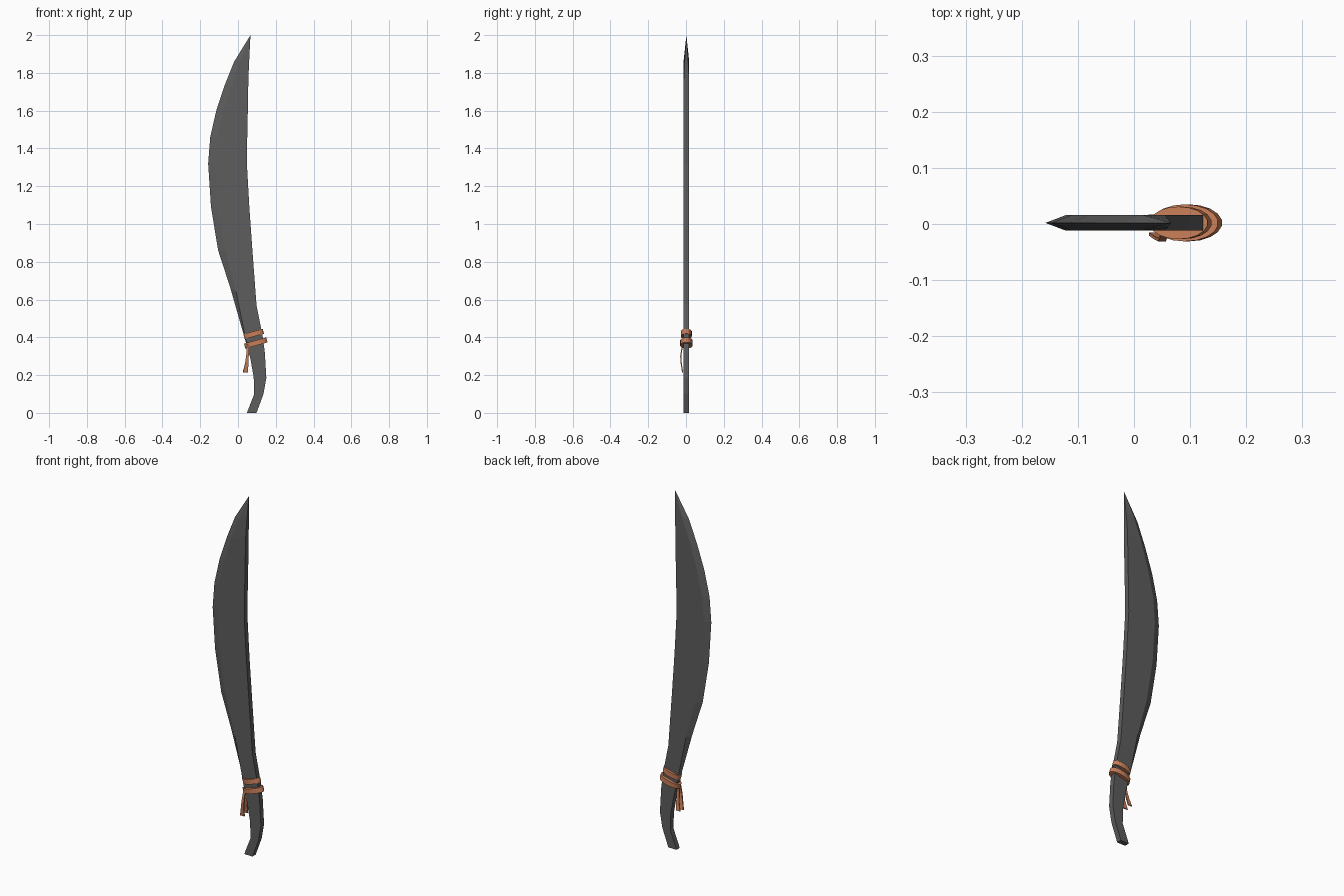
import bpy, bmesh, math
from mathutils import Matrix, Vector

if "Cube" in bpy.data.objects:
    bpy.data.objects.remove(bpy.data.objects["Cube"])


def material(name, rgb):
    m = bpy.data.materials.new(name)
    m.diffuse_color = (*rgb, 1)
    m.use_nodes = True
    m.node_tree.nodes["Principled BSDF"].inputs["Base Color"].default_value = m.diffuse_color
    return m


steel = material("dark steel", (0.11, 0.11, 0.11))
leather = material("orange leather", (0.58, 0.21, 0.10))
YC = 0.002  # mid plane of the blade


def finish(name, bm, mat):
    bmesh.ops.recalc_face_normals(bm, faces=bm.faces)
    me = bpy.data.meshes.new(name)
    bm.to_mesh(me)
    bm.free()
    me.materials.append(mat)
    ob = bpy.data.objects.new(name, me)
    bpy.context.collection.objects.link(ob)
    return ob


def loft(bm, rings):
    """Join rings of equal point count and cap both ends."""
    vs = [[bm.verts.new(p) for p in r] for r in rings]
    n = len(vs[0])
    for a, b in zip(vs, vs[1:]):
        for i in range(n):
            j = (i + 1) % n
            bm.faces.new((a[i], a[j], b[j], b[i]))
    bm.faces.new(vs[0])
    bm.faces.new(vs[-1])
    return vs


# Blade and handle: edge x, z, spine x, z, bevel width, spine half thickness
T = 0.014
stations = [
    (0.047, 0.0, 0.098, 0.0, 0, T),
    (0.086, 0.10, 0.135, 0.10, 0, T),
    (0.083, 0.19, 0.150, 0.185, 0, T),
    (0.065, 0.29, 0.142, 0.32, 0, T),
    (0.037, 0.39, 0.130, 0.41, 0.004, T),
    (-0.040, 0.66, 0.098, 0.57, 0.030, T),
    (-0.105, 0.86, 0.077, 0.85, 0.037, T),
    (-0.143, 1.09, 0.060, 1.09, 0.037, T),
    (-0.158, 1.32, 0.047, 1.32, 0.037, T),
    (-0.147, 1.46, 0.049, 1.46, 0.037, T),
    (-0.115, 1.60, 0.052, 1.60, 0.037, T),
    (-0.070, 1.735, 0.055, 1.77, 0.037, T),
    (-0.020, 1.86, 0.060, 1.88, 0.035, 0.008),
]
bm = bmesh.new()
rings = []
for ex, ez, sx, sz, w, t in stations:
    f = w / (sx - ex)
    bx, bz = ex + w, ez + (sz - ez) * f
    rings.append([(ex, YC, ez), (bx, YC - T, bz), (sx, YC - t, sz),
                  (sx, YC + t, sz), (bx, YC + T, bz)])
vs = loft(bm, rings)
# pull the last cap to the point
last = [f for f in bm.faces if set(f.verts) == set(vs[-1])]
new = bmesh.ops.poke(bm, faces=last)["verts"][0]
new.co = (0.066, YC, 2.0)
finish("blade", bm, steel)

# Leather bands tied round the grip
for name, cx, cz, rx, ry in [("upper_band", 0.083, 0.418, 0.054, 0.029),
                             ("lower_band", 0.094, 0.370, 0.062, 0.033)]:
    bm = bmesh.new()
    mat = (Matrix.Translation((cx, YC, cz)) @ Matrix.Rotation(-0.27, 4, 'Y')
           @ Matrix.Diagonal((rx, ry, 1, 1)))
    bmesh.ops.create_cone(bm, cap_ends=True, segments=18, radius1=1, radius2=1,
                          depth=0.027, matrix=mat)
    finish(name, bm, leather)

# Hanging thong ends, widening towards the tip: x, y, z, half width
tails = {
    "front_thong": [(0.054, -0.018, 0.365, 0.006), (0.050, -0.028, 0.30, 0.007),
                    (0.046, -0.025, 0.26, 0.009), (0.040, -0.018, 0.215, 0.013)],
    "back_thong": [(0.054, -0.010, 0.365, 0.006), (0.050, -0.002, 0.30, 0.007),
                   (0.046, 0.006, 0.26, 0.009), (0.038, 0.014, 0.22, 0.012)],
}
for name, pts in tails.items():
    bm = bmesh.new()
    loft(bm, [[(x - w, y - 0.003, z), (x + w, y - 0.003, z),
               (x + w, y + 0.003, z), (x - w, y + 0.003, z)]
              for x, y, z, w in pts])
    finish(name, bm, leather)
